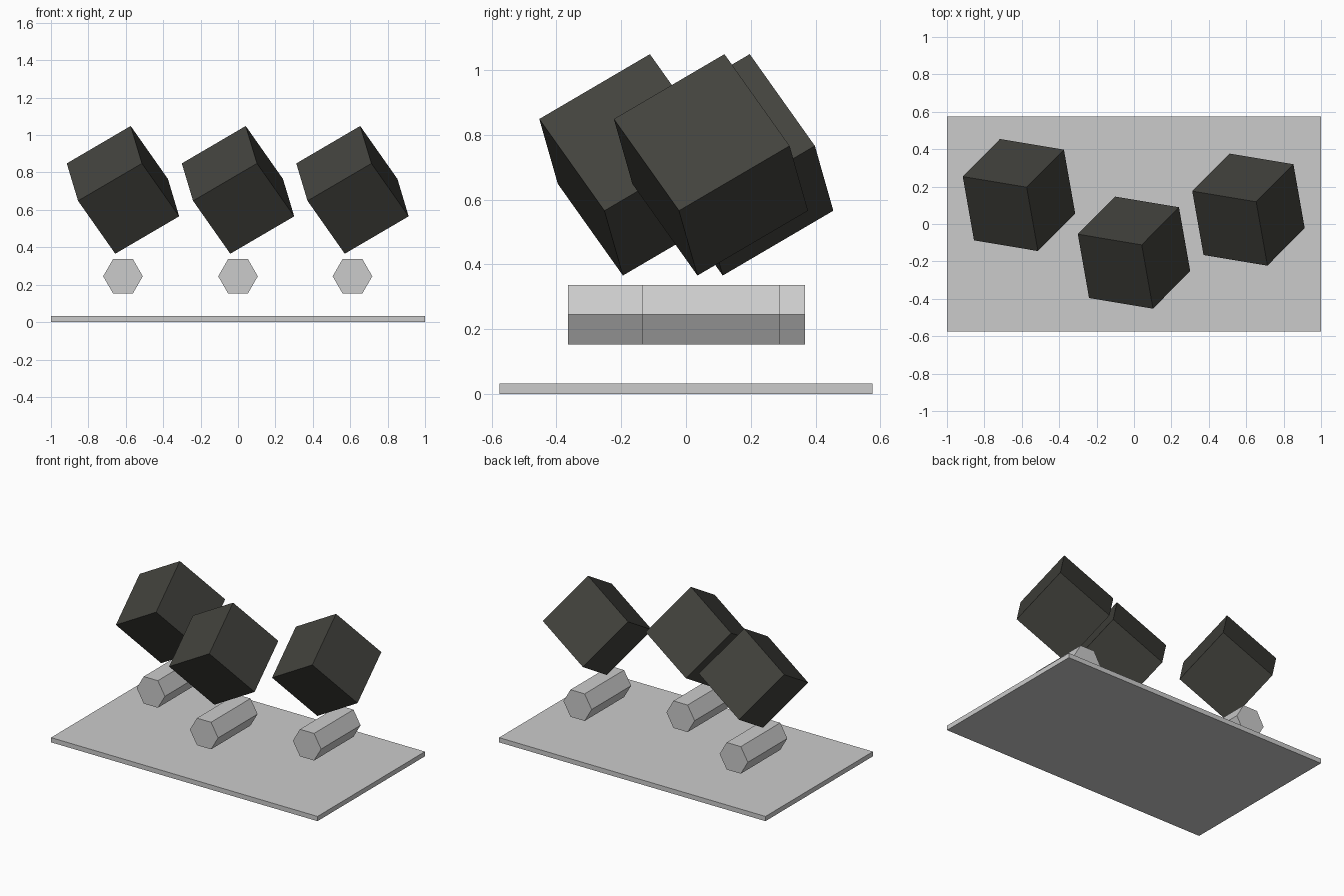
import bpy
from math import radians, pi

if "Cube" in bpy.data.objects:
    bpy.data.objects.remove(bpy.data.objects["Cube"])

dark = bpy.data.materials.new("dark_grey")
dark.diffuse_color = (0.055, 0.055, 0.047, 1)
dark.use_nodes = True
dark.node_tree.nodes["Principled BSDF"].inputs["Base Color"].default_value = dark.diffuse_color

# Thin ground plate
bpy.ops.mesh.primitive_cube_add(size=1, location=(0, 0, 0.016))
plate = bpy.context.object
plate.name = "base_plate"
plate.scale = (2, 1.152, 0.032)

# Each station: a hexagonal bar lying along y, with a tilted cube above it
stations = [("left", -0.615, 0.155), ("middle", 0, -0.153), ("right", 0.612, 0.077)]
for side, x, y in stations:
    bpy.ops.mesh.primitive_cylinder_add(
        vertices=6, radius=0.106, depth=0.423,
        location=(x, y, 0.245), rotation=(pi / 2, pi / 6, 0))
    bpy.context.object.name = f"{side}_hex_bar"

    bpy.ops.mesh.primitive_cube_add(
        size=0.4, location=(x, y, 0.707),
        rotation=(radians(35.26), radians(30), radians(-80)))
    cube = bpy.context.object
    cube.name = f"{side}_tilted_cube"
    cube.data.materials.append(dark)
